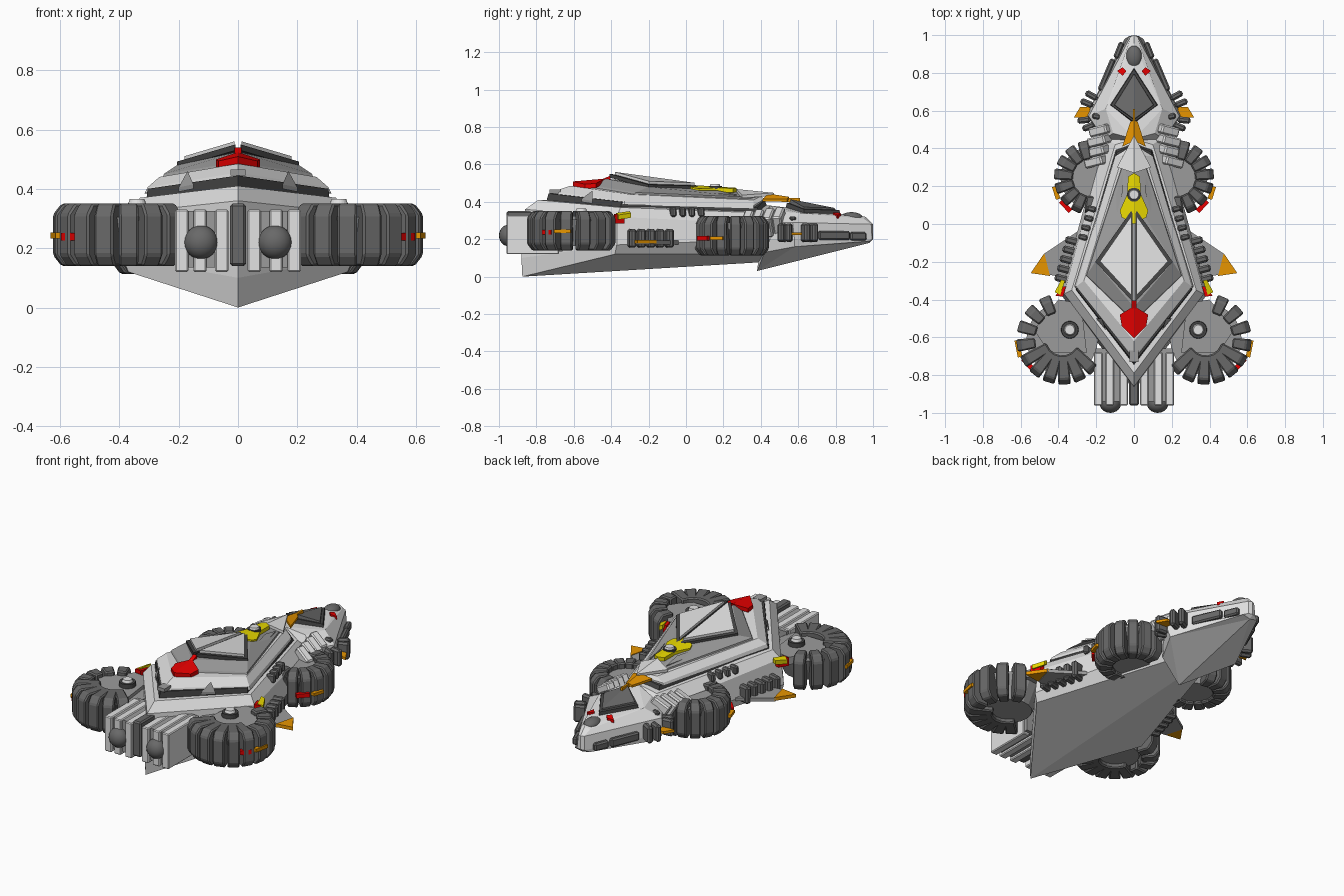
import bpy, bmesh, math
from mathutils import Vector, Matrix

if "Cube" in bpy.data.objects:
    bpy.data.objects.remove(bpy.data.objects["Cube"])

def mat(name, r, g, b):
    m = bpy.data.materials.new(name)
    m.diffuse_color = (r, g, b, 1)
    m.use_nodes = True
    m.node_tree.nodes["Principled BSDF"].inputs["Base Color"].default_value = m.diffuse_color
    return m

LIGHT = mat("light grey", .76, .76, .76)
MID = mat("mid grey", .33, .33, .33)
DARK = mat("dark grey", .14, .14, .14)
BLACK = mat("charcoal", .06, .06, .06)
RED = mat("red", .8, 0, 0)
ORANGE = mat("orange", .8, .3, 0)
YELLOW = mat("yellow", .8, .68, 0)

def finish(name, bm, *mats):
    bmesh.ops.recalc_face_normals(bm, faces=bm.faces)
    me = bpy.data.meshes.new(name)
    bm.to_mesh(me)
    bm.free()
    for m in mats:
        me.materials.append(m)
    ob = bpy.data.objects.new(name, me)
    bpy.context.collection.objects.link(ob)
    return ob

def loft(name, rings, m):
    """Symmetric shell from half outlines (centre front -> side -> centre rear)."""
    bm = bmesh.new()
    for s in (1, -1):
        vs = [[bm.verts.new((s * x, y, z)) for x, y, z in r] for r in rings]
        for a, b in zip(vs, vs[1:]):
            for i in range(len(a) - 1):
                bm.faces.new((a[i], a[i + 1], b[i + 1], b[i]))
        bm.faces.new(vs[-1])
        bm.faces.new(vs[0])
    bmesh.ops.remove_doubles(bm, verts=bm.verts, dist=1e-5)
    bmesh.ops.triangulate(bm, faces=[f for f in bm.faces if len(f.verts) > 4])
    return finish(name, bm, m)

def plate(name, pts, t, m, sides=(1, -1)):
    """Polygon thickened upwards by t, repeated on each side."""
    for s in sides:
        bm = bmesh.new()
        lo = [bm.verts.new((s * x, y, z)) for x, y, z in pts]
        hi = [bm.verts.new((s * x, y, z + t)) for x, y, z in pts]
        bm.faces.new(lo)
        bm.faces.new(hi)
        for i in range(len(pts)):
            j = (i + 1) % len(pts)
            bm.faces.new((lo[i], lo[j], hi[j], hi[i]))
        finish(name, bm, m)

def block(name, loc, size, m, rot=0, bevel=0, tilt=0, sides=(1, -1)):
    for s in sides:
        bm = bmesh.new()
        bmesh.ops.create_cube(bm, size=1)
        bmesh.ops.scale(bm, vec=size, verts=bm.verts)
        if bevel:
            bmesh.ops.bevel(bm, geom=bm.edges[:], offset=bevel, segments=1, affect='EDGES')
        bm.transform(Matrix.Translation(loc) @ Matrix.Rotation(rot, 4, 'Z') @ Matrix.Rotation(tilt, 4, 'Y'))
        bm.transform(Matrix.Scale(s, 4, (1, 0, 0)))
        finish(name, bm, m)

def cone(name, loc, r1, r2, h, m, n=20, sides=(1, -1)):
    for s in sides:
        bm = bmesh.new()
        bmesh.ops.create_cone(bm, cap_ends=True, segments=n, radius1=r1, radius2=r2, depth=h,
                              matrix=Matrix.Translation((s * loc[0], loc[1], loc[2])))
        finish(name, bm, m)

def ball(name, loc, scale, m, sides=(1, -1)):
    for s in sides:
        bm = bmesh.new()
        bmesh.ops.create_uvsphere(bm, u_segments=20, v_segments=12, radius=1)
        bmesh.ops.scale(bm, vec=scale, verts=bm.verts)
        bmesh.ops.translate(bm, vec=(s * loc[0], loc[1], loc[2]), verts=bm.verts)
        for f in bm.faces:
            f.smooth = True
        finish(name, bm, m)

def tiles(name, c, r, angles, rad, tan, h, m=DARK):
    """Ring of upright segments with chamfered outer corners and pinched inner end."""
    for a in map(math.radians, angles):
        for s in (1, -1):
            bm = bmesh.new()
            o, k = rad / 2, .028
            prof = [(-o, -h / 2), (o - k, -h / 2), (o, -h / 2 + k * 1.3), (o, h / 2 - k * 1.3), (o - k, h / 2), (-o, h / 2)]
            ends = [[bm.verts.new((x, e * tan / 2 * (.8 if x < 0 else 1), z)) for x, z in prof] for e in (1, -1)]
            bm.faces.new(ends[0])
            bm.faces.new(ends[1])
            for i in range(6):
                j = (i + 1) % 6
                bm.faces.new((ends[0][i], ends[0][j], ends[1][j], ends[1][i]))
            bmesh.ops.bevel(bm, geom=bm.edges[:], offset=.007, segments=1, affect='EDGES')
            bm.transform(Matrix.Translation((c[0] + r * math.cos(a), c[1] + r * math.sin(a), c[2])) @ Matrix.Rotation(a, 4, 'Z'))
            bm.transform(Matrix.Scale(s, 4, (1, 0, 0)))
            finish(name, bm, m)

# main hull with V keel
loft("main_hull", [
    [(0, .45, .08), (.11, .45, .12), (.37, -.38, .12), (0, -.875, 0)],
    [(0, .48, .2), (.16, .47, .2), (.39, -.37, .17), (0, -.88, .1)],
    [(0, .48, .33), (.15, .46, .28), (.37, -.37, .32), (0, -.86, .36)],
    [(0, .45, .38), (.1, .42, .34), (.33, -.35, .37), (0, -.79, .41)]], LIGHT)
# stacked decks
loft("dark_band", [
    [(0, .44, .36), (.1, .4, .33), (.31, -.35, .35), (0, -.75, .39)],
    [(0, .42, .41), (.09, .38, .37), (.305, -.345, .4), (0, -.735, .445)]], BLACK)
loft("upper_deck", [
    [(0, .42, .4), (.1, .36, .365), (.315, -.33, .385), (0, -.73, .43)],
    [(0, .42, .415), (.1, .36, .38), (.305, -.33, .405), (0, -.71, .455)],
    [(0, .4, .43), (.06, .36, .41), (.265, -.3, .44), (0, -.62, .485)]], LIGHT)
loft("upper_band", [
    [(0, .4, .41), (.055, .35, .4), (.26, -.28, .42), (0, -.54, .46)],
    [(0, .4, .44), (.05, .34, .425), (.25, -.27, .45), (0, -.51, .49)],
    [(0, .12, .465), (.02, .1, .465), (.205, -.2, .48), (0, -.44, .525)]], MID)
# canopy halves: dark rim with light panel
plate("canopy_rim", [(.008, .08, .464), (.205, -.2, .472), (.008, -.41, .53)], .02, BLACK)
plate("canopy_panel", [(.012, .045, .48), (.18, -.197, .488), (.012, -.38, .538)], .022, LIGHT)

# head
loft("head", [
    [(0, .98, .18), (.05, .98, .19), (.23, .58, .16), (.15, .42, .13), (0, .38, .03)],
    [(0, 1, .2), (.025, .995, .2), (.25, .58, .2), (.17, .45, .2), (0, .4, .2)],
    [(0, 1, .28), (.02, .99, .28), (.24, .57, .29), (.16, .45, .29), (0, .42, .3)],
    [(0, .96, .32), (.03, .95, .31), (.15, .61, .34), (.11, .48, .35), (0, .45, .38)]], LIGHT)
loft("head_canopy_rim", [
    [(0, .83, .32), (.128, .63, .33), (0, .53, .36)],
    [(0, .82, .355), (.122, .63, .36), (0, .54, .395)]], BLACK)
loft("head_canopy", [
    [(0, .8, .34), (.108, .63, .355), (0, .55, .385)],
    [(0, .795, .367), (.102, .63, .372), (0, .555, .415)]], DARK)
ball("nose_bump", (0, .885, .315), (.042, .06, .03), DARK, (1,))
plate("nose_marker", [(.04, .81, .325), (.06, .83, .32), (.09, .81, .31), (.06, .785, .325)], .018, RED)
block("nose_pod", (.08, .92, .215), (.03, .09, .045), DARK, .38, .008)
block("cheek_rail", (.145, .79, .22), (.03, .18, .05), DARK, .4, .008)
block("cheek_vent", (.2, .57, .31), (.045, .03, .025), DARK, .2, .008)
for x, y, a in ((.225, .68, .5), (.25, .64, .4), (.265, .55, -.1), (.24, .515, -.4)):
    block("cheek_tile", (x, y, .235), (.07, .034, .1), DARK, a, .01)
plate("cheek_fin", [(.23, .62, .222), (.285, .62, .222), (.318, .565, .222), (.24, .565, .222)], .015, ORANGE)

# neck ribs
for i in range(4):
    block("neck_rib", (.165 + .008 * i, .5 - .055 * i, .295 - .006 * i), (.11, .05, .12), LIGHT, -.25, .008, .55)

# markings along the spine
plate("spine_orange", [(0, .55, .413), (.02, .54, .4), (.062, .41, .402), (0, .44, .43)], .014, ORANGE)
block("spine_orange_tip", (0, .575, .41), (.012, .07, .022), ORANGE, sides=(1,))
plate("spine_white", [(0, .47, .432), (.09, .3, .42), (0, .27, .452)], .016, LIGHT)
plate("spine_yellow", [(0, .27, .453), (.032, .25, .45), (.035, .16, .452), (.075, .07, .448),
                       (.065, .035, .455), (0, 0, .47)], .022, YELLOW)
plate("spine_wing", [(.06, .27, .42), (.13, .04, .43), (.09, .06, .44), (.06, .17, .44)], .02, MID)
cone("spine_ring", (0, .155, .477), .037, .037, .016, BLACK, sides=(1,))
cone("spine_button", (0, .155, .486), .031, .024, .02, LIGHT, sides=(1,))
plate("rear_shield", [(0, -.435, .5), (.075, -.48, .475), (.065, -.54, .47), (0, -.605, .485)], .024, RED)
plate("shield_stem", [(0, -.405, .52), (.012, -.405, .52), (.012, -.45, .5), (0, -.45, .5)], .02, RED)
block("tail_window", (0, -.7, .455), (.05, .06, .02), MID, sides=(1,))
plate("deck_fin", [(.15, -.56, .4), (.2, -.5, .39), (.17, -.5, .445)], .015, MID)
for i in range(4):
    block("deck_vent", (.225 + .015 * i, .08 - .05 * i, .345), (.05, .03, .05), DARK, .25, .008)

# front wheel clusters
F = (.225, .245, .218)
cone("front_hub", (F[0], F[1], .21), .1, .165, .16, MID)
tiles("front_tile", F, .148, [100 - 23.5 * i for i in range(10)], .1, .058, .21)
block("front_red_band", (.362, .095, .205), (.026, .075, .024), RED, -.75)
block("front_orange_band", (.412, .165, .205), (.024, .07, .018), ORANGE, -.3)

# rear wheel clusters
R = (.38, -.61, .245)
cone("rear_hub", (R[0], R[1], .235), .13, .19, .14, MID)
plate("rear_hub_arm", [(.28, -.42, .28), (.4, -.4, .28), (.53, -.56, .28), (.45, -.68, .28), (.25, -.68, .28)], .045, MID)
tiles("rear_tile", R, .192, (67, 42, 17, -8), .1, .065, .21)
tiles("rear_fan_tile", R, .162, [-30 - 21 * i for i in range(6)], .155, .066, .21)
cone("rear_cap_ring", (.34, -.56, .335), .047, .045, .03, BLACK)
cone("rear_cap", (.34, -.56, .35), .036, .025, .03, LIGHT)
block("rear_orange_band", (.612, -.66, .243), (.024, .09, .02), ORANGE, -.2)
block("rear_red_band", (.553, -.75, .238), (.026, .1, .025), RED, -.75)
plate("shoulder_yellow", [(.365, -.3, .325), (.385, -.295, .315), (.42, -.36, .305), (.39, -.375, .315)], .025, YELLOW)
plate("shoulder_red", [(.36, -.33, .285), (.385, -.33, .285), (.415, -.38, .285), (.375, -.385, .285)], .05, RED)

# mid side tiles and fins
for i in range(5):
    block("side_tile", (.325 + .014 * i, -.09 - .05 * i, .205), (.08, .038, .1), DARK, .25, .01)
plate("side_fin", [(.3, -.04, .172), (.48, -.16, .172), (.45, -.27, .172), (.34, -.28, .172)], .02, MID)
plate("side_fin_tip", [(.475, -.155, .176), (.547, -.26, .176), (.445, -.275, .176)], .02, ORANGE)

# engine block at the back
block("engine_core", (.12, -.8, .23), (.17, .28, .19), MID)
for x in (.055, .128, .19):
    block("engine_rib", (x, -.82, .225), (.045, .28, .21), LIGHT, 0, .005)
block("engine_divider", (0, -.86, .245), (.054, .2, .21), DARK, 0, .008, sides=(1,))
ball("engine_nozzle", (.125, -.95, .22), (.057, .05, .057), DARK)
